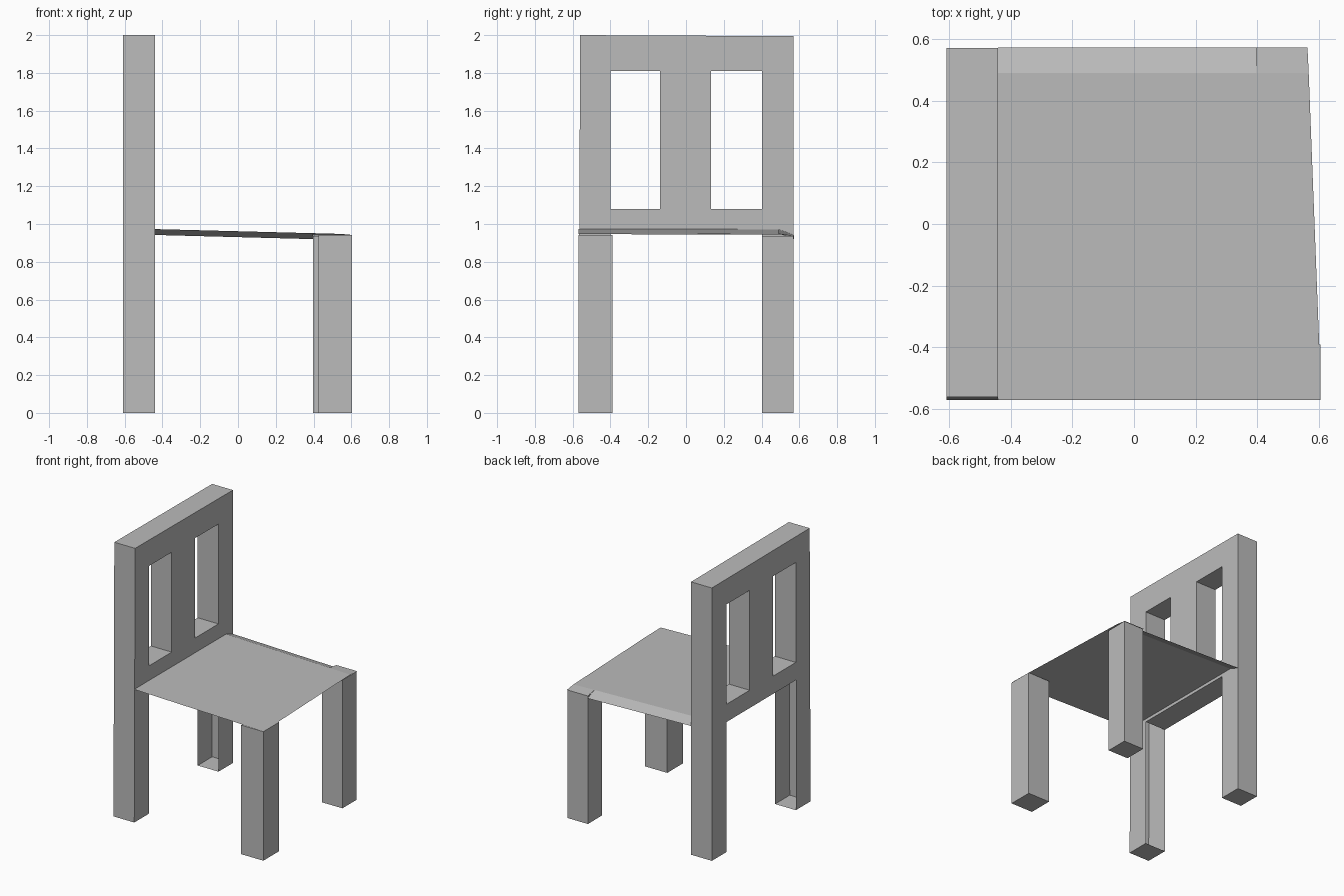
import bpy, bmesh

if "Cube" in bpy.data.objects:
    bpy.data.objects.remove(bpy.data.objects["Cube"], do_unlink=True)

grey = bpy.data.materials.new("plain grey")
grey.use_nodes = True
COLOUR = (0.5, 0.5, 0.5, 1)
grey.diffuse_color = COLOUR
grey.node_tree.nodes["Principled BSDF"].inputs["Base Color"].default_value = COLOUR


def make_object(name, bm):
    mesh = bpy.data.meshes.new(name)
    bm.to_mesh(mesh)
    bm.free()
    mesh.materials.append(grey)
    obj = bpy.data.objects.new(name, mesh)
    bpy.context.collection.objects.link(obj)
    return obj


def add_faces(bm, quads):
    for quad in quads:
        bm.faces.new([bm.verts.new(p) for p in quad])
    bmesh.ops.remove_doubles(bm, verts=bm.verts, dist=0.0005)


def box(name, low, high):
    bm = bmesh.new()
    bmesh.ops.create_cube(bm, size=1)
    for v in bm.verts:
        v.co = [(a + b) / 2 + c * (b - a) for a, b, c in zip(low, high, v.co)]
    return make_object(name, bm)


# Back frame: solid cells of a grid, leaving two windows and the gap between the posts
X0, X1 = -0.608, -0.44
YS = [-0.57, -0.40, -0.137, 0.133, 0.403, 0.57]
ZS = [0, 0.95, 1.08, 1.81, 2.0]
ROWS = ["#...#", "#####", "#.#.#", "#####"]


def solid(col, row):
    return 0 <= col < 5 and 0 <= row < 4 and ROWS[row][col] == "#"


quads = []
for row in range(4):
    for col in range(5):
        if not solid(col, row):
            continue
        a, b, c, d = YS[col], YS[col + 1], ZS[row], ZS[row + 1]
        quads.append([(X1, a, c), (X1, b, c), (X1, b, d), (X1, a, d)])
        quads.append([(X0, a, c), (X0, a, d), (X0, b, d), (X0, b, c)])
        # The inner sides of the lower posts stay open
        if not solid(col - 1, row) and not (row == 0 and col == 4):
            quads.append([(X0, a, c), (X1, a, c), (X1, a, d), (X0, a, d)])
        if not solid(col + 1, row) and not (row == 0 and col == 0):
            quads.append([(X0, b, c), (X0, b, d), (X1, b, d), (X1, b, c)])
        if not solid(col, row - 1):
            quads.append([(X0, a, c), (X0, b, c), (X1, b, c), (X1, a, c)])
        if not solid(col, row + 1):
            quads.append([(X0, a, d), (X1, a, d), (X1, b, d), (X0, b, d)])
bm = bmesh.new()
add_faces(bm, quads)
# Slight lean of the outer edges and of the top
for v in bm.verts:
    if v.co.y < -0.5:
        v.co.y += 0.005 * v.co.z
    if v.co.z > 1.9:
        v.co.z -= 0.005 * (v.co.y + 0.57)
make_object("back_frame", bm)

# Front legs
box("front_leg_right", (0.425, -0.57, 0), (0.604, -0.39, 0.943))
box("front_leg_left", (0.396, 0.403, 0), (0.562, 0.568, 0.937))

# Seat: a thin sheet with its far edge bent down
bm = bmesh.new()
add_faces(bm, [
    [(X1, -0.57, 0.973), (0.604, -0.57, 0.946), (0.6, -0.39, 0.946),
     (0.566, 0.49, 0.945), (0.396, 0.49, 0.95), (X1, 0.49, 0.972)],
    [(X1, 0.49, 0.972), (0.396, 0.49, 0.95), (0.396, 0.572, 0.92), (X1, 0.572, 0.942)],
    [(0.396, 0.49, 0.95), (0.566, 0.49, 0.945), (0.562, 0.572, 0.938), (0.396, 0.572, 0.938)],
])
make_object("seat", bm)
